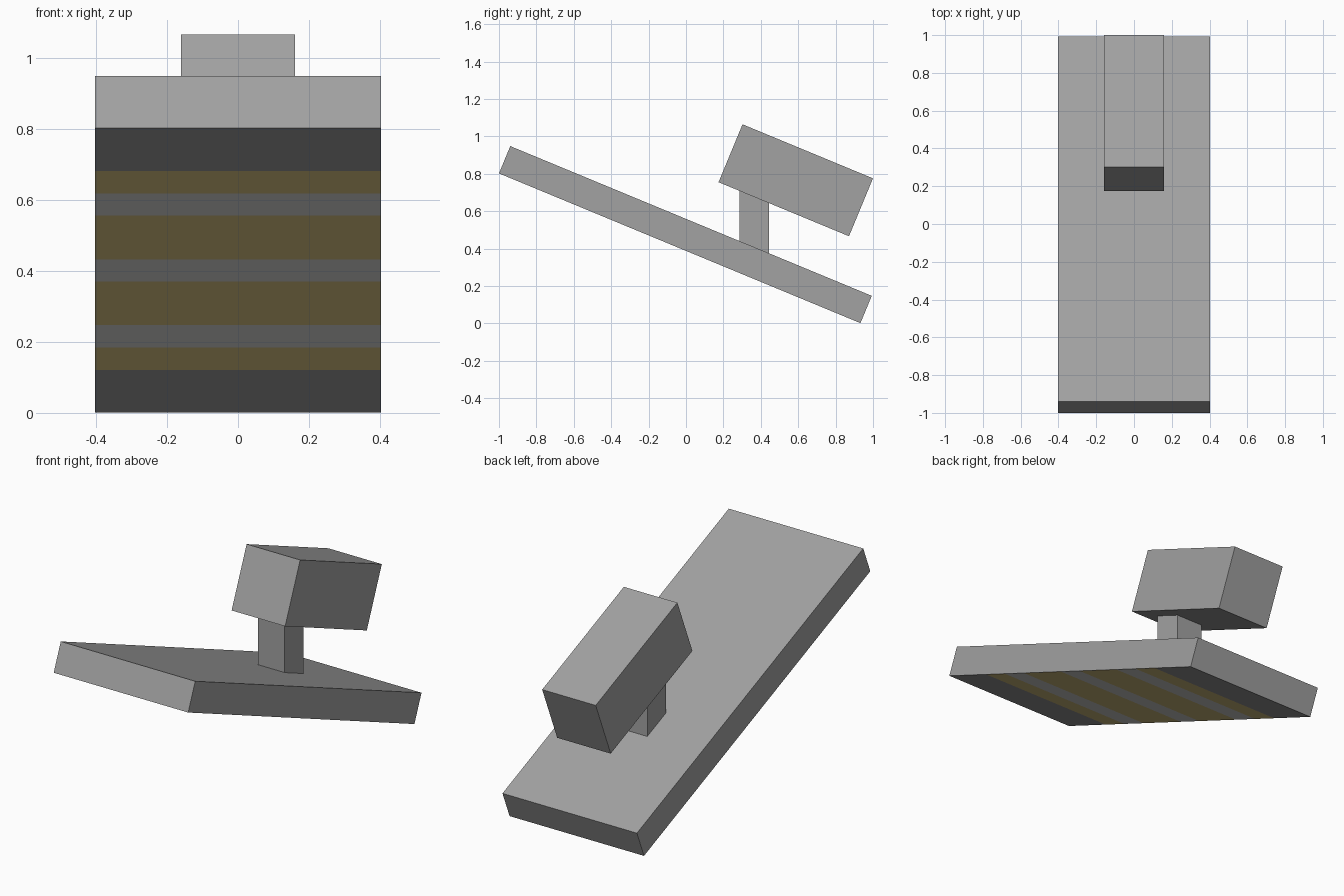
import bpy, bmesh, math

if "Cube" in bpy.data.objects:
    bpy.data.objects.remove(bpy.data.objects["Cube"])

TILT = math.radians(22.5)
C, S = math.cos(TILT), math.sin(TILT)


def material(name, rgb):
    m = bpy.data.materials.new(name)
    m.diffuse_color = (*rgb, 1)
    m.use_nodes = True
    m.node_tree.nodes["Principled BSDF"].inputs["Base Color"].default_value = m.diffuse_color
    return m


GREY = material("mid grey", (0.36, 0.36, 0.36))
PALE = material("pale grey", (0.75, 0.75, 0.72))
YELLOW = material("dull yellow", (0.76, 0.60, 0.25))


def extrude_profile(name, pts, half_width, mats, edge_mats=None):
    """Extrude a (y, z) outline along x; edge_mats colours each outline edge."""
    bm = bmesh.new()
    left = [bm.verts.new((-half_width, y, z)) for y, z in pts]
    right = [bm.verts.new((half_width, y, z)) for y, z in pts]
    bm.faces.new(left)
    bm.faces.new(right[::-1])
    n = len(pts)
    for i in range(n):
        j = (i + 1) % n
        f = bm.faces.new((left[i], left[j], right[j], right[i]))
        if edge_mats and i < len(edge_mats):
            f.material_index = edge_mats[i]
    bmesh.ops.recalc_face_normals(bm, faces=bm.faces)
    me = bpy.data.meshes.new(name)
    bm.to_mesh(me)
    bm.free()
    for m in mats:
        me.materials.append(m)
    ob = bpy.data.objects.new(name, me)
    bpy.context.collection.objects.link(ob)
    return ob


def tilted(origin, along, up):
    """Point at a distance along and above a slope that falls to the back."""
    return (origin[0] + along * C + up * S, origin[1] - along * S + up * C)


# Sloping board, its underside cut into stripes at these heights
START, LENGTH, THICK = (-1.0, 0.802), 2.092, 0.158
heights = [0.68, 0.618, 0.555, 0.432, 0.37, 0.248, 0.184, 0.121]
cuts = [0] + [(START[1] - h) / S for h in heights] + [LENGTH]
outline = [tilted(START, a, 0) for a in cuts]
outline += [tilted(START, LENGTH, THICK), tilted(START, 0, THICK)]
extrude_profile("sloping_board", outline, 0.402, [GREY, PALE, YELLOW],
                [0, 2, 1, 2, 1, 2, 1, 2, 0])

# Upper block, parallel to the board
BOX = (0.174, 0.755)
extrude_profile("upper_block",
                [tilted(BOX, a, u) for a, u in
                 ((0, 0), (0.755, 0), (0.755, 0.335), (0, 0.335))],
                0.16, [GREY])

# Upright post between board and block
extrude_profile("post", [(0.285, 0.43), (0.445, 0.365),
                         (0.445, 0.652), (0.285, 0.718)], 0.08, [GREY])
